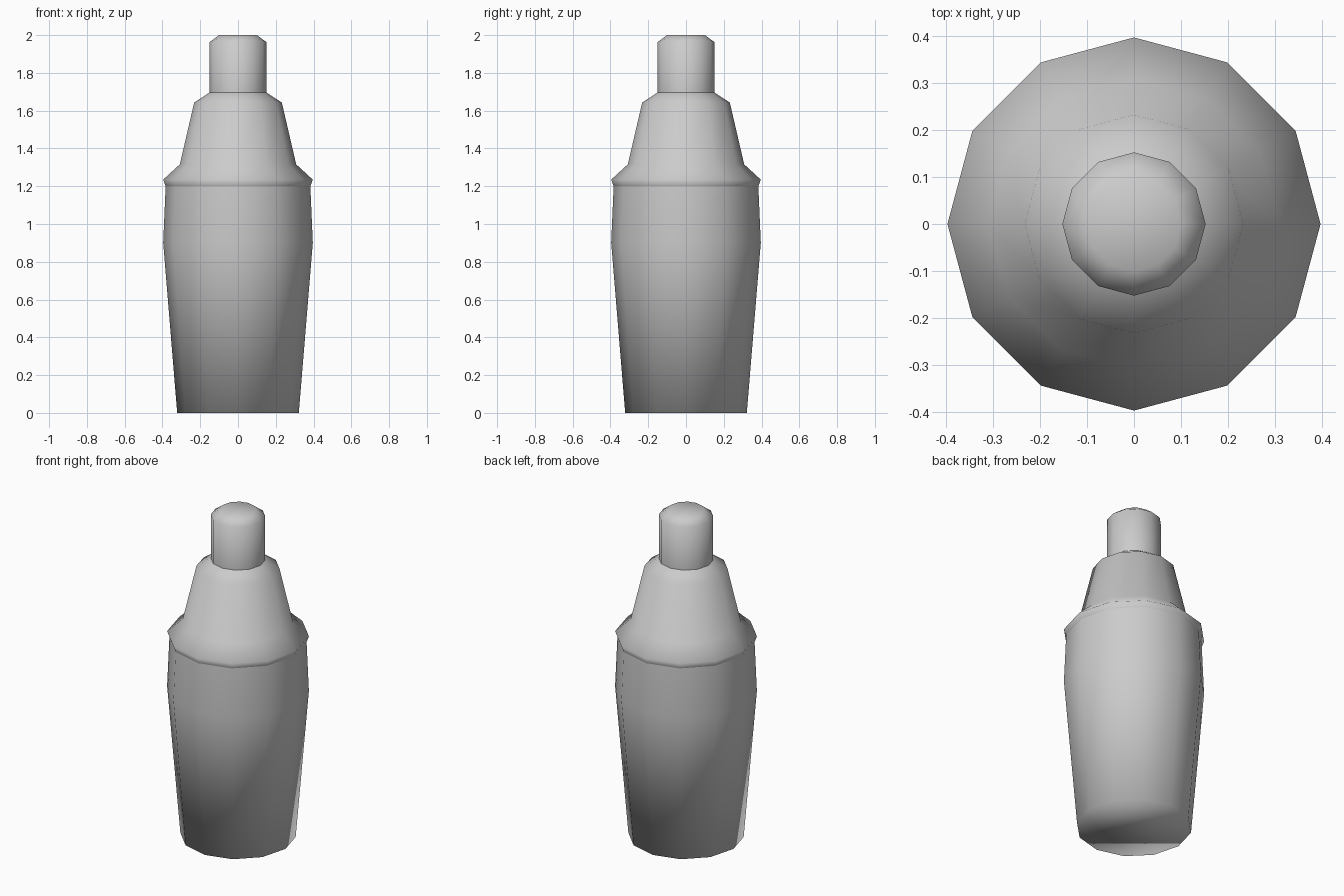
import bpy, bmesh
from math import cos, sin, tau

if "Cube" in bpy.data.objects:
    bpy.data.objects.remove(bpy.data.objects["Cube"])

SIDES = 12


def lathe(name, profile, cap_bottom=False, cap_top=False):
    """Spin (radius, height) points into a smooth twelve-sided part."""
    bm = bmesh.new()
    rings = [[bm.verts.new((r * cos(tau * i / SIDES), r * sin(tau * i / SIDES), z))
              for i in range(SIDES)] for r, z in profile]
    for lower, upper in zip(rings, rings[1:]):
        for i in range(SIDES):
            j = (i + 1) % SIDES
            bm.faces.new((lower[i], lower[j], upper[j], upper[i]))
    if cap_bottom:
        bm.faces.new(rings[0][::-1])
    if cap_top:
        bm.faces.new(rings[-1])
    for face in bm.faces:
        face.smooth = True
    mesh = bpy.data.meshes.new(name)
    bm.to_mesh(mesh)
    bm.free()
    obj = bpy.data.objects.new(name, mesh)
    bpy.context.collection.objects.link(obj)
    return obj


# Tapered cup
lathe("shaker_cup", [(0.322, 0), (0.396, 0.90), (0.383, 1.20)], cap_bottom=True)

# Flared lip, sloping strainer and shoulder
lathe("strainer_lid", [(0.383, 1.20), (0.396, 1.235), (0.308, 1.316),
                       (0.232, 1.643), (0.152, 1.695)])

# Small top cap with a chamfered end
lathe("top_cap", [(0.152, 1.695), (0.152, 1.962), (0.10, 2.0)], cap_top=True)
